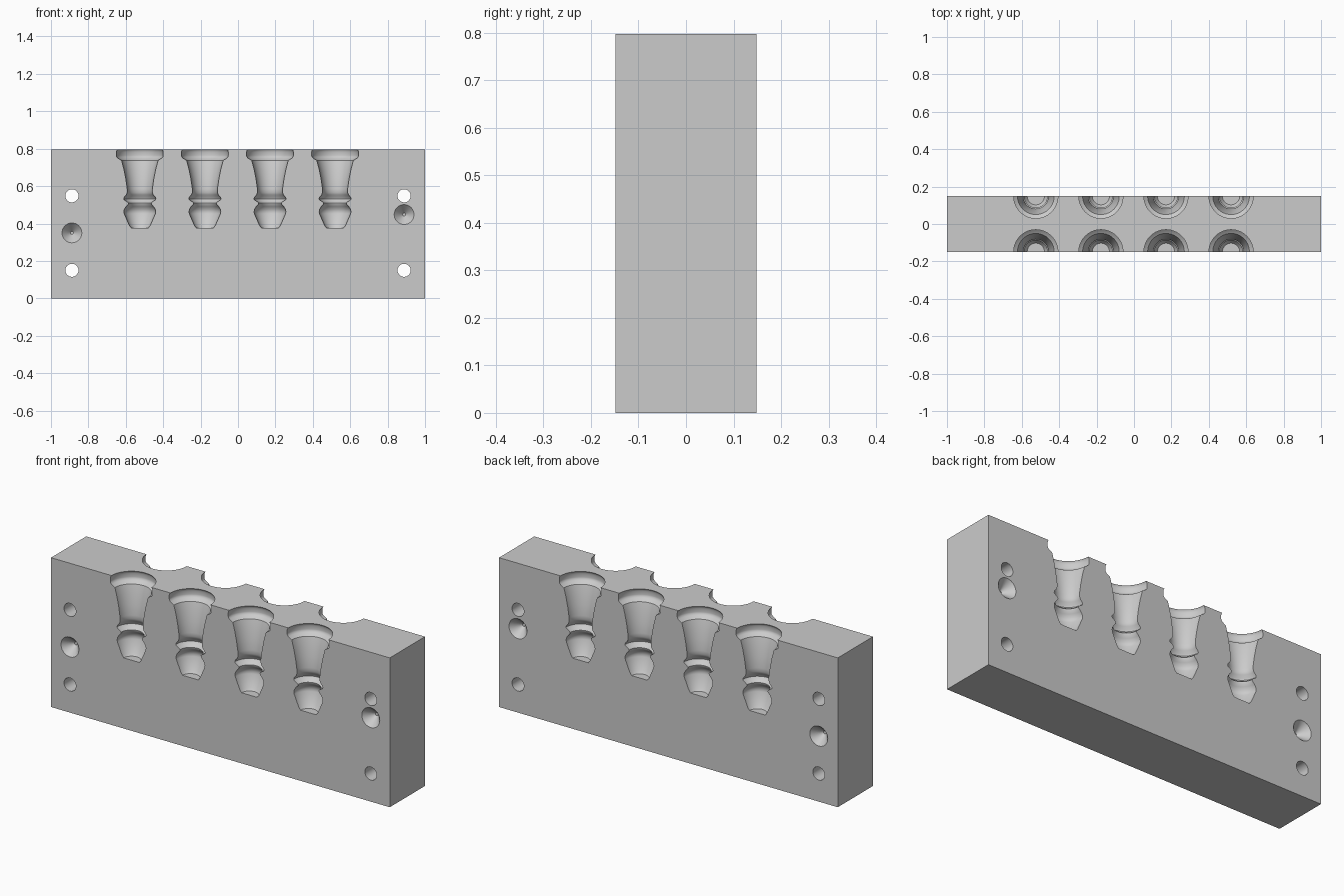
import bpy, bmesh, math
from mathutils import Matrix, Vector

cube = bpy.data.objects.get("Cube")
if cube:
    bpy.data.objects.remove(cube, do_unlink=True)

WIDTH, DEPTH, HEIGHT = 2.0, 0.297, 0.797
FACE = DEPTH / 2

grey = bpy.data.materials.new("mould grey")
grey.use_nodes = True
GREY = (0.6, 0.6, 0.6, 1)
grey.diffuse_color = GREY
grey.node_tree.nodes["Principled BSDF"].inputs["Base Color"].default_value = GREY


def make_object(name, bm):
    bmesh.ops.recalc_face_normals(bm, faces=bm.faces)
    mesh = bpy.data.meshes.new(name)
    bm.to_mesh(mesh)
    bm.free()
    mesh.materials.append(grey)
    obj = bpy.data.objects.new(name, mesh)
    bpy.context.collection.objects.link(obj)
    return obj


def lathe(bm, profile, centre, axis, steps=64):
    """Closed solid of (radius, distance along axis) turned about an axis."""
    turn = Vector((0, 0, 1)).rotation_difference(Vector(axis)).to_matrix().to_4x4()
    place = Matrix.Translation(centre) @ turn
    rings = []
    for r, h in profile:
        angles = [2 * math.pi * i / steps for i in range(steps)]
        rings.append([bm.verts.new(place @ Vector((r * math.cos(a), r * math.sin(a), h)))
                      for a in angles])
    for low, high in zip(rings, rings[1:]):
        for i in range(steps):
            j = (i + 1) % steps
            bm.faces.new((low[i], low[j], high[j], high[i]))
    bm.faces.new(rings[0])
    bm.faces.new(rings[-1])


# Block
bm = bmesh.new()
bmesh.ops.create_cube(bm, size=1)
bmesh.ops.transform(bm, matrix=Matrix.Translation((0, 0, HEIGHT / 2))
                    @ Matrix.Diagonal((WIDTH, DEPTH, HEIGHT, 1)), verts=bm.verts)
block = make_object("mould_block", bm)

# Turned plug shape: tapered tip, neck, collar, flared body, rim
plug = [(0.046, 0.377), (0.056, 0.39), (0.083, 0.452), (0.085, 0.462),
        (0.083, 0.475), (0.074, 0.49), (0.062, 0.503), (0.061, 0.51),
        (0.068, 0.517), (0.083, 0.526), (0.086, 0.532), (0.083, 0.541),
        (0.072, 0.553), (0.067, 0.566), (0.067, 0.585), (0.075, 0.64),
        (0.085, 0.69), (0.095, 0.728), (0.098, 0.738), (0.118, 0.75),
        (0.124, 0.758), (0.125, 0.764), (0.125, 0.783), (0.122, 0.793),
        (0.118, 0.797), (0.118, 0.85)]
# Locating dimple: shallow cone with a tiny flat tip
dimple = [(0.063, -0.01), (0.053, 0.0), (0.008, 0.05)]
bolt = [(0.035, -0.3), (0.035, 0.3)]

cut = bmesh.new()
for side in (-1, 1):
    # Plug cavities and dimples on both faces
    for i in range(4):
        lathe(cut, plug, (-0.525 + 0.348 * i, side * FACE, 0), (0, 0, 1))
    for x, z in ((-0.888, 0.35), (0.888, 0.448)):
        lathe(cut, dimple, (x, side * FACE, z), (0, -side, 0), 48)
    # Through holes at both ends
    for z in (0.15, 0.548):
        lathe(cut, bolt, (side * 0.888, 0, z), (0, 1, 0), 48)
cutter = make_object("cavity_cutter", cut)
cutter.hide_render = True

# Carve the block
mod = block.modifiers.new("cavities", 'BOOLEAN')
mod.operation = 'DIFFERENCE'
mod.solver = 'EXACT'
mod.object = cutter
bpy.ops.object.select_all(action='DESELECT')
block.select_set(True)
bpy.context.view_layer.objects.active = block
bpy.ops.object.modifier_apply(modifier=mod.name)
bpy.data.objects.remove(cutter, do_unlink=True)
bpy.ops.object.shade_smooth_by_angle(angle=math.radians(35))
